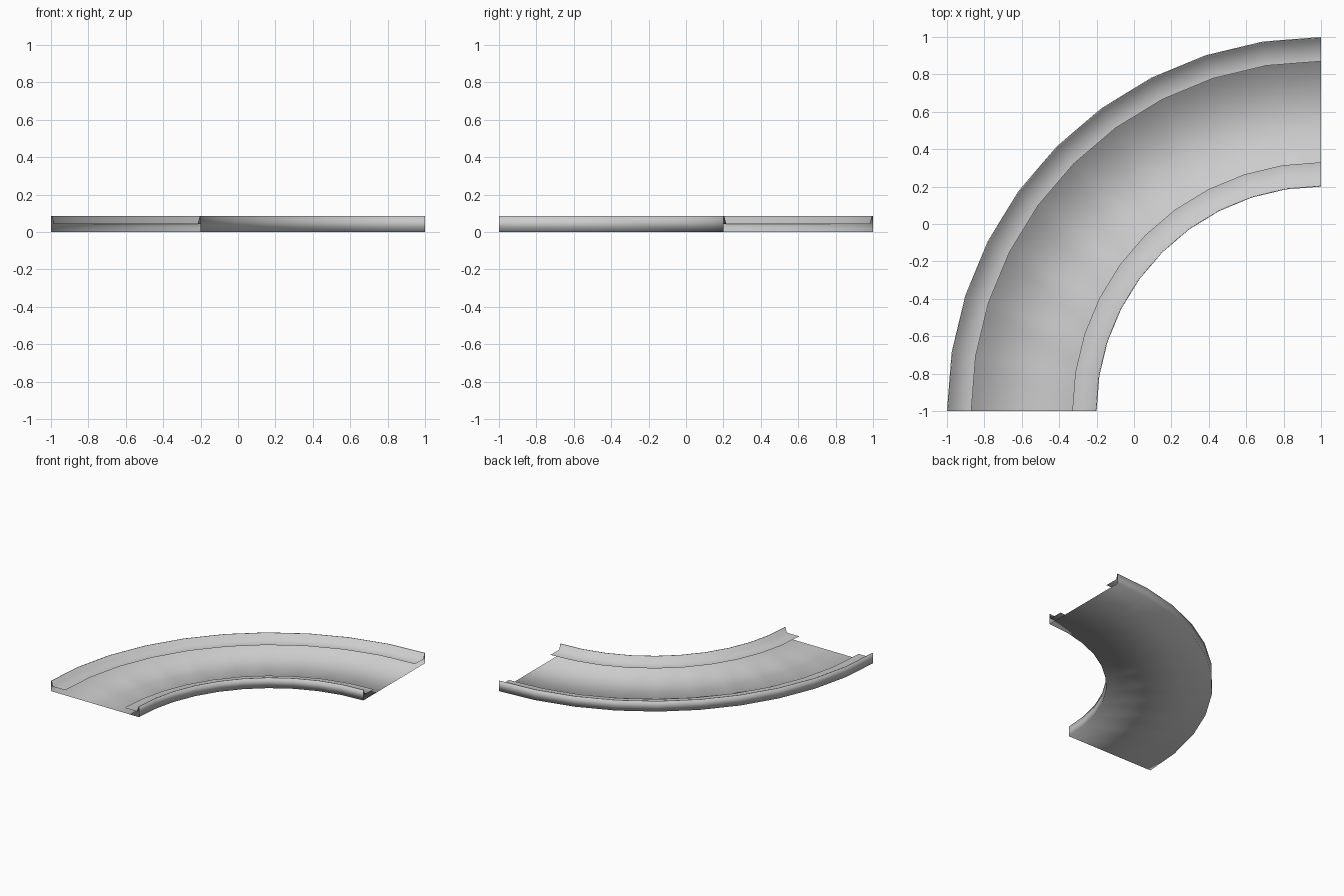
import bpy, bmesh
from math import pi
from mathutils import Vector, Matrix

cube = bpy.data.objects.get("Cube")
if cube:
    bpy.data.objects.remove(cube)

# One plain grey for the whole piece
grey = bpy.data.materials.new("light_grey")
grey.use_nodes = True
colour = (0.6, 0.6, 0.6, 1)
grey.diffuse_color = colour
grey.node_tree.nodes["Principled BSDF"].inputs["Base Color"].default_value = colour

# Bend centre, mid radius and number of segments in the quarter turn
CENTRE = Vector((1, -1, 0))
MID, STEPS = 1.6, 10

# Half of the cross-section, as distance from the mid line and height:
# ledge lip, ledge foot, rim inside, rim outside, base of the wall
half = [(0.27, 0.042), (0.385, 0.042), (0.395, 0.085), (0.4, 0.085), (0.4, 0)]
outer = [(MID + d, z) for d, z in half]
inner = [(MID - d, z) for d, z in reversed(half)]

# Sweep the open section: outer kerb, floor and inner kerb as one thin sheet
bm = bmesh.new()
verts = [bm.verts.new(CENTRE + Vector((0, r, z))) for r, z in outer + inner]
edges = [bm.edges.new(pair) for pair in zip(verts, verts[1:])]
bmesh.ops.spin(bm, geom=verts + edges, cent=CENTRE, axis=(0, 0, 1),
               angle=pi / 2, steps=STEPS, use_duplicate=False)

# Ledges face up and the floor faces down, like the skin of a solid
bm.normal_update()
ledge = max(bm.faces, key=lambda f: f.calc_center_median().z
            if abs(f.normal.z) > 0.9 else -1)
if ledge.normal.z < 0:
    bmesh.ops.reverse_faces(bm, faces=bm.faces[:])
for face in bm.faces:
    face.smooth = True

mesh = bpy.data.meshes.new("curved_road")
bm.to_mesh(mesh)
bm.free()
mesh.materials.append(grey)
road = bpy.data.objects.new("curved_road", mesh)
bpy.context.collection.objects.link(road)
